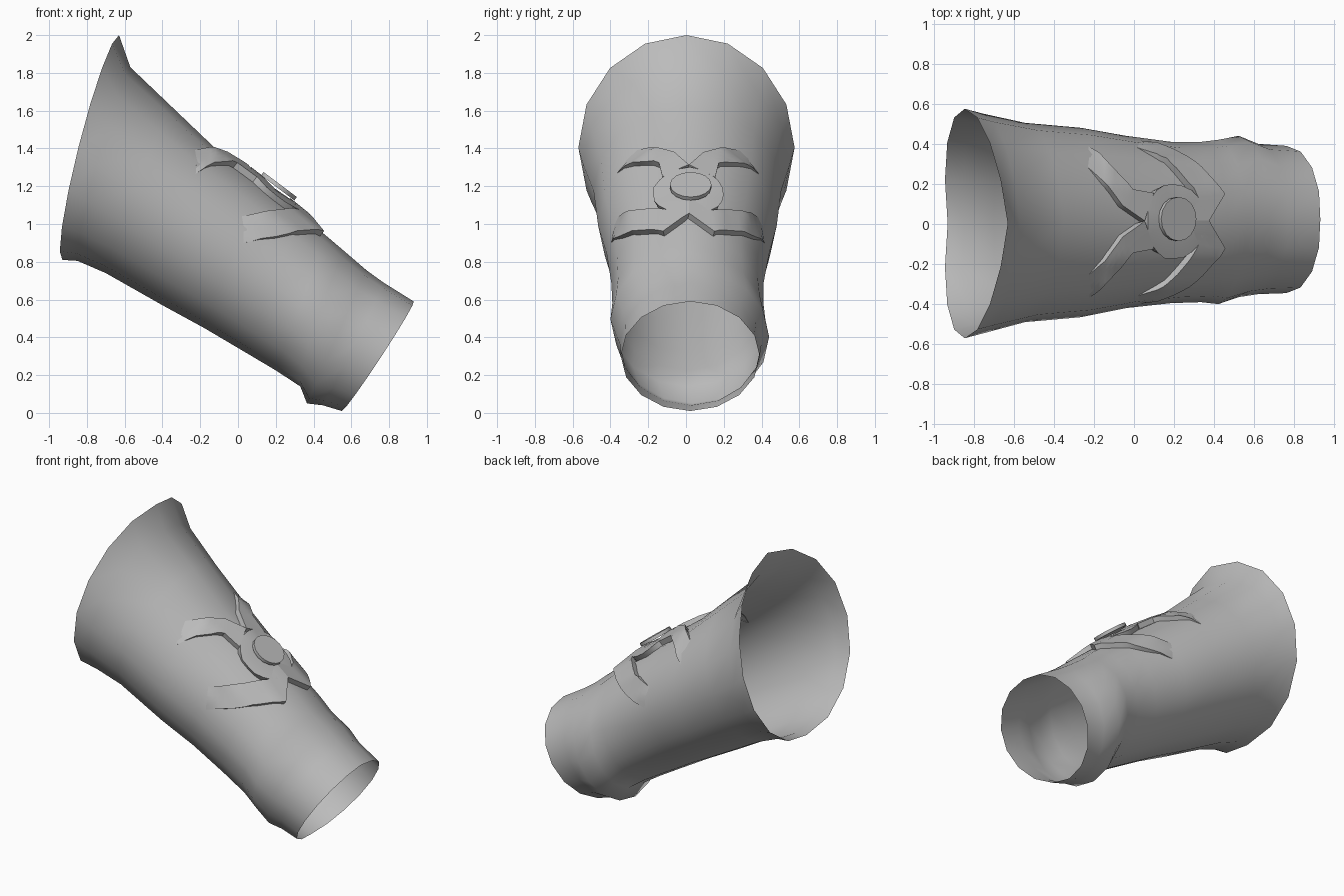
import bpy, bmesh, math
from mathutils import Vector
from mathutils.bvhtree import BVHTree

cube = bpy.data.objects.get("Cube")
if cube:
    bpy.data.objects.remove(cube)

grey = bpy.data.materials.new("warm_grey")
grey.use_nodes = True
COLOR = (0.5, 0.5, 0.5, 1)
grey.diffuse_color = COLOR
grey.node_tree.nodes["Principled BSDF"].inputs["Base Color"].default_value = COLOR

SEGS = 16
MID_Y = 0.015


def finish(name, bm, angle):
    mesh = bpy.data.meshes.new(name)
    bm.to_mesh(mesh)
    bm.free()
    obj = bpy.data.objects.new(name, mesh)
    bpy.context.collection.objects.link(obj)
    mesh.materials.append(grey)
    bpy.ops.object.select_all(action='DESELECT')
    obj.select_set(True)
    bpy.context.view_layer.objects.active = obj
    bpy.ops.object.shade_smooth_by_angle(angle=math.radians(angle))
    return obj


# Flared sleeve: each ring is top x, top z, bottom x, bottom z, y min, y max, bow
rings = [
    (-.63, 2.0, -.93, .81, -.57, .575, -.065),
    (-.57, 1.83, -.85, .805, -.545, .55, -.04),
    (-.35, 1.62, -.70, .74, -.49, .505, -.02),
    (-.13, 1.41, -.40, .57, -.465, .48, 0),
    (.10, 1.235, -.18, .45, -.42, .44, 0),
    (.33, 1.05, .04, .32, -.395, .41, 0),
    (.47, .935, .20, .225, -.39, .41, 0),
    (.57, .85, .33, .14, -.40, .42, -.03),
    (.68, .755, .365, .05, -.365, .44, 0),
    (.77, .69, .45, .04, -.35, .40, .01),
    (.93, .59, .55, .01, -.345, .39, .02),
]
bm = bmesh.new()
loops = []
for tx, tz, bx, bz, y0, y1, bow in rings:
    top, bottom = Vector((tx, 0, tz)), Vector((bx, 0, bz))
    center, half = (top + bottom) / 2, (top - bottom) / 2
    loop = []
    for i in range(SEGS):
        a = math.tau * i / SEGS
        p = center + half * math.cos(a)
        p.x += bow * abs(math.sin(a))
        p.y = (y0 + y1) / 2 + (y1 - y0) / 2 * math.sin(a)
        loop.append(bm.verts.new(p))
    loops.append(loop)
for a, b in zip(loops, loops[1:]):
    for i in range(SEGS):
        j = (i + 1) % SEGS
        bm.faces.new((a[i], a[j], b[j], b[i]))
bm.normal_update()
surface = BVHTree.FromBMesh(bm)
finish("sleeve", bm, 60)


def lift(point, height):
    """Snap a point to the sleeve and raise it outward."""
    p, n, _, _ = surface.find_nearest(point)
    if n.dot(p - Vector((.1, MID_Y, .8))) < 0:
        n = -n
    return p + n * height


def sample(path, t):
    i = min(int(t), len(path) - 2)
    return path[i].lerp(path[i + 1], t - i)


# Raised strip between two edge paths, with a wall down to the sleeve
def strip(name, edge_a, edge_b, heights, side, across=5, sub=4):
    def prepare(path):
        return [Vector((x, MID_Y + side * y, z)) for x, y, z in path]
    a, b = prepare(edge_a), prepare(edge_b)
    tall = [Vector((h, 0, 0)) for h in heights]
    bm = bmesh.new()
    grid, low = [], []
    steps = (len(a) - 1) * sub
    for s in range(steps + 1):
        t = s / sub
        h = sample(tall, t).x
        pts = [sample(a, t).lerp(sample(b, t), k / across) for k in range(across + 1)]
        grid.append([bm.verts.new(lift(p, h)) for p in pts])
        low.append([bm.verts.new(lift(p, -.004)) for p in pts])
    for s in range(steps):
        for k in range(across):
            bm.faces.new((grid[s][k], grid[s][k + 1], grid[s + 1][k + 1], grid[s + 1][k]))
        for k in (0, across):
            bm.faces.new((grid[s][k], grid[s + 1][k], low[s + 1][k], low[s][k]))
    for s in (0, steps):
        for k in range(across):
            bm.faces.new((grid[s][k], grid[s][k + 1], low[s][k + 1], low[s][k]))
    bmesh.ops.recalc_face_normals(bm, faces=bm.faces)
    finish(name, bm, 40)


H = .036
upper_a = [(.05, 0, 1.31), (-.05, .08, 1.39), (-.12, .17, 1.41), (-.23, .27, 1.39)]
upper_b = [(.10, .14, 1.25), (.0, .16, 1.33), (-.13, .29, 1.32), (-.23, .37, 1.26)]
lower_a = [(.27, 0, 1.13), (.33, .12, 1.085), (.22, .27, 1.08), (.12, .35, 1.065), (.03, .39, 1.05)]
lower_b = [(.37, 0, 1.05), (.47, .14, .98), (.33, .26, .95), (.20, .36, .93), (.03, .41, .90)]
for side, label in ((1, "left"), (-1, "right")):
    strip(label + "_upper_arm", upper_a, upper_b, [H, H, .03, 0], side)
    strip(label + "_lower_arm", lower_a, lower_b, [H, H, H, .025, 0], side)

# Round hub hugging the sleeve, and the thin disc above it
axis = Vector((.6, 0, .8))
along = Vector((.8, 0, -.6))
across = Vector((0, 1, 0))
hub = Vector((.20, MID_Y, 1.16))
bm = bmesh.new()
N = 20
levels = []
for r, h in ((.10, H), (.19, H), (.19, -.004)):
    level = []
    for i in range(N):
        a = math.tau * i / N
        level.append(bm.verts.new(lift(hub + (along * math.cos(a) + across * math.sin(a)) * r, h)))
    levels.append(level)
bm.faces.new(levels[0])
for a, b in zip(levels, levels[1:]):
    for i in range(N):
        j = (i + 1) % N
        bm.faces.new((a[i], b[i], b[j], a[j]))
bmesh.ops.recalc_face_normals(bm, faces=bm.faces)
finish("hub", bm, 40)

bpy.ops.mesh.primitive_cylinder_add(vertices=16, radius=.11, depth=.022,
                                    location=(.217, .025, 1.2),
                                    rotation=axis.to_track_quat('Z', 'Y').to_euler())
disc = bpy.context.object
disc.name = "center_disc"
disc.data.materials.append(grey)
bpy.ops.object.shade_smooth_by_angle(angle=math.radians(30))
